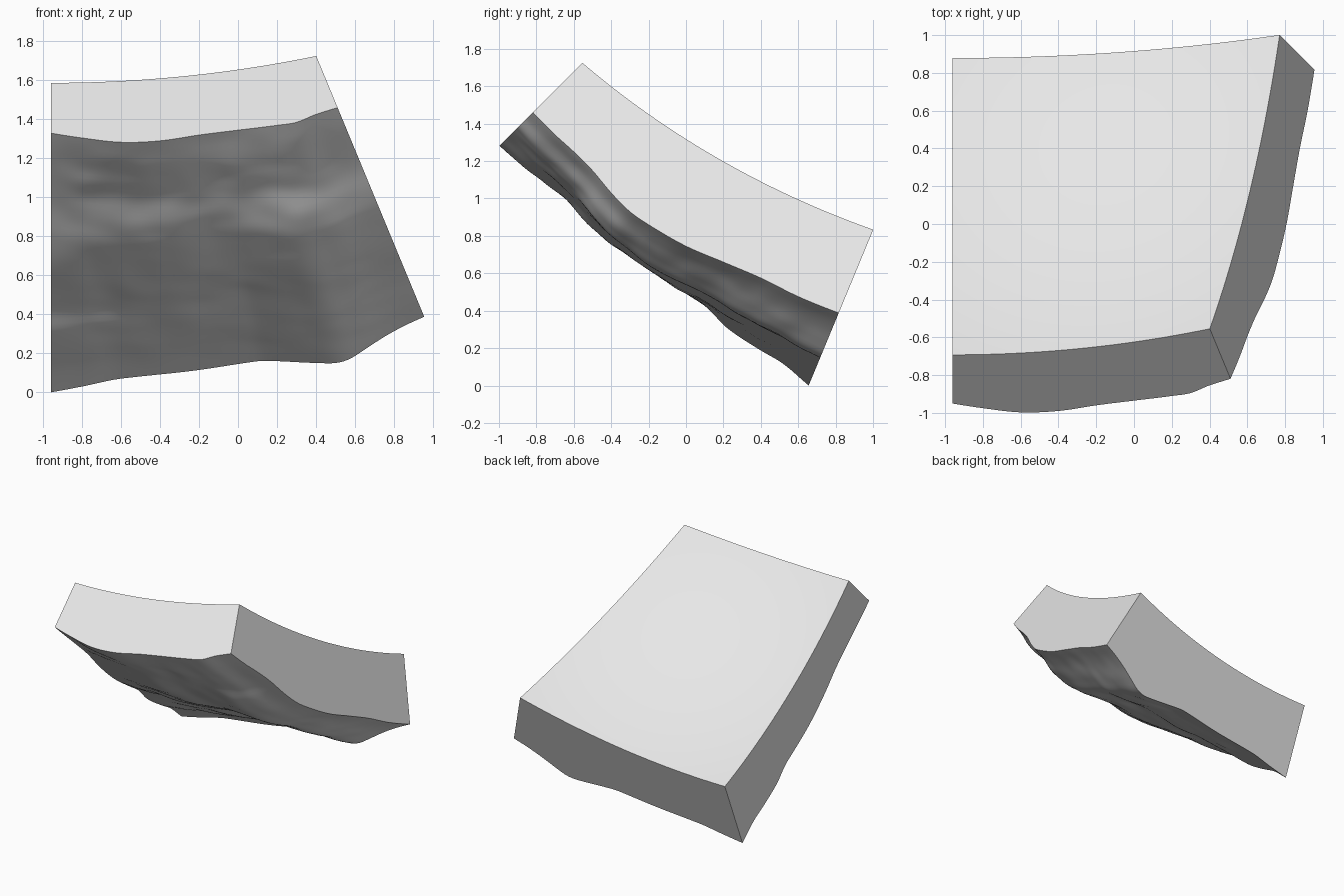
import bpy, bmesh, math
from mathutils import Vector, noise

if "Cube" in bpy.data.objects:
    bpy.data.objects.remove(bpy.data.objects["Cube"])

CENTRE = Vector((-0.96, 2.732, 5.012))   # centre of the sphere the slab belongs to
INNER = 4.843                            # radius of the smooth inner skin
STEP = math.radians(22.5)                # angular size of the patch
N = 72                                   # grid cells per side

# Slab thickness along each border: (position 0..1, thickness)
FRONT = [(0, .365), (.11, .402), (.245, .443), (.38, .45), (.52, .433), (.65, .431),
         (.785, .437), (.85, .439), (.92, .409), (1, .39)]
BACK = [(0, .582), (.082, .552), (.185, .518), (.39, .512), (.547, .515), (.597, .535),
        (.695, .592), (.743, .618), (.779, .617), (.826, .588), (.884, .552), (.943, .528), (1, .516)]
LEFT = [(0, .365), (.15, .357), (.27, .365), (.38, .40), (.5, .43), (.62, .44), (.68, .447),
        (.75, .49), (.85, .515), (.92, .53), (1, .582)]
RIGHT = [(0, .39), (.086, .408), (.154, .4185), (.225, .441), (.303, .485), (.373, .516),
         (.434, .523), (.55, .523), (.658, .505), (.768, .496), (.881, .51), (1, .516)]


def curve(pts, p):
    """Smooth curve through the points."""
    def slope(i):
        a, b = pts[max(i - 1, 0)], pts[min(i + 1, len(pts) - 1)]
        return (b[1] - a[1]) / (b[0] - a[0])
    k = 0
    while k < len(pts) - 2 and p > pts[k + 1][0]:
        k += 1
    (x0, y0), (x1, y1) = pts[k], pts[k + 1]
    h = x1 - x0
    f = (p - x0) / h
    return (y0 * (1 + 2 * f) * (1 - f) ** 2 + slope(k) * h * f * (1 - f) ** 2
            + y1 * f * f * (3 - 2 * f) + slope(k + 1) * h * f * f * (f - 1))


def thickness(s, t):
    """Blend the four borders and add gentle rock relief inside."""
    d = ((1 - s) * curve(LEFT, t) + s * curve(RIGHT, t)
         + (1 - t) * curve(FRONT, s) + t * curve(BACK, s)
         - (1 - s) * (1 - t) * .365 - s * (1 - t) * .39
         - (1 - s) * t * .582 - s * t * .516)
    fade = min(1, 8 * s, 8 * (1 - s)) * min(1, 8 * t, 8 * (1 - t))
    relief = noise.noise(Vector((s * 4, t * 7, 2.3))) + .5 * noise.noise(Vector((s * 9, t * 15, 7.1)))
    return d + .016 * fade * relief


def point(s, t, radius):
    ray = Vector((math.tan(s * STEP), -math.tan(math.pi / 4 - t * STEP), -1)).normalized()
    return CENTRE + ray * radius


# Two matching grids: smooth inner skin and rough outer skin
bm = bmesh.new()
top, rough = [], []
for j in range(N + 1):
    t = j / N
    top.append([bm.verts.new(point(i / N, t, INNER)) for i in range(N + 1)])
    rough.append([bm.verts.new(point(i / N, t, INNER + thickness(i / N, t))) for i in range(N + 1)])
for j in range(N):
    for i in range(N):
        bm.faces.new((top[j][i], top[j][i + 1], top[j + 1][i + 1], top[j + 1][i]))
        bm.faces.new((rough[j][i], rough[j + 1][i], rough[j + 1][i + 1], rough[j][i + 1]))

# Flat cut walls around the four borders
for k in range(N):
    for (ja, ia), (jb, ib) in (((0, k), (0, k + 1)), ((N, k + 1), (N, k)),
                               ((k, N), (k + 1, N)), ((k + 1, 0), (k, 0))):
        bm.faces.new((rough[ja][ia], rough[jb][ib], top[jb][ib], top[ja][ia]))
bmesh.ops.recalc_face_normals(bm, faces=bm.faces)

# Smooth skins with crisp borders
for f in bm.faces:
    f.smooth = True
mesh = bpy.data.meshes.new("terrain_slab")
bm.to_mesh(mesh)
bm.free()
slab = bpy.data.objects.new("terrain_slab", mesh)
bpy.context.collection.objects.link(slab)

stone = bpy.data.materials.new("light_grey")
stone.diffuse_color = (0.8, 0.8, 0.8, 1)
stone.use_nodes = True
stone.node_tree.nodes["Principled BSDF"].inputs["Base Color"].default_value = stone.diffuse_color
mesh.materials.append(stone)

bpy.context.view_layer.objects.active = slab
slab.select_set(True)
bpy.ops.object.shade_smooth_by_angle(angle=math.radians(40))
